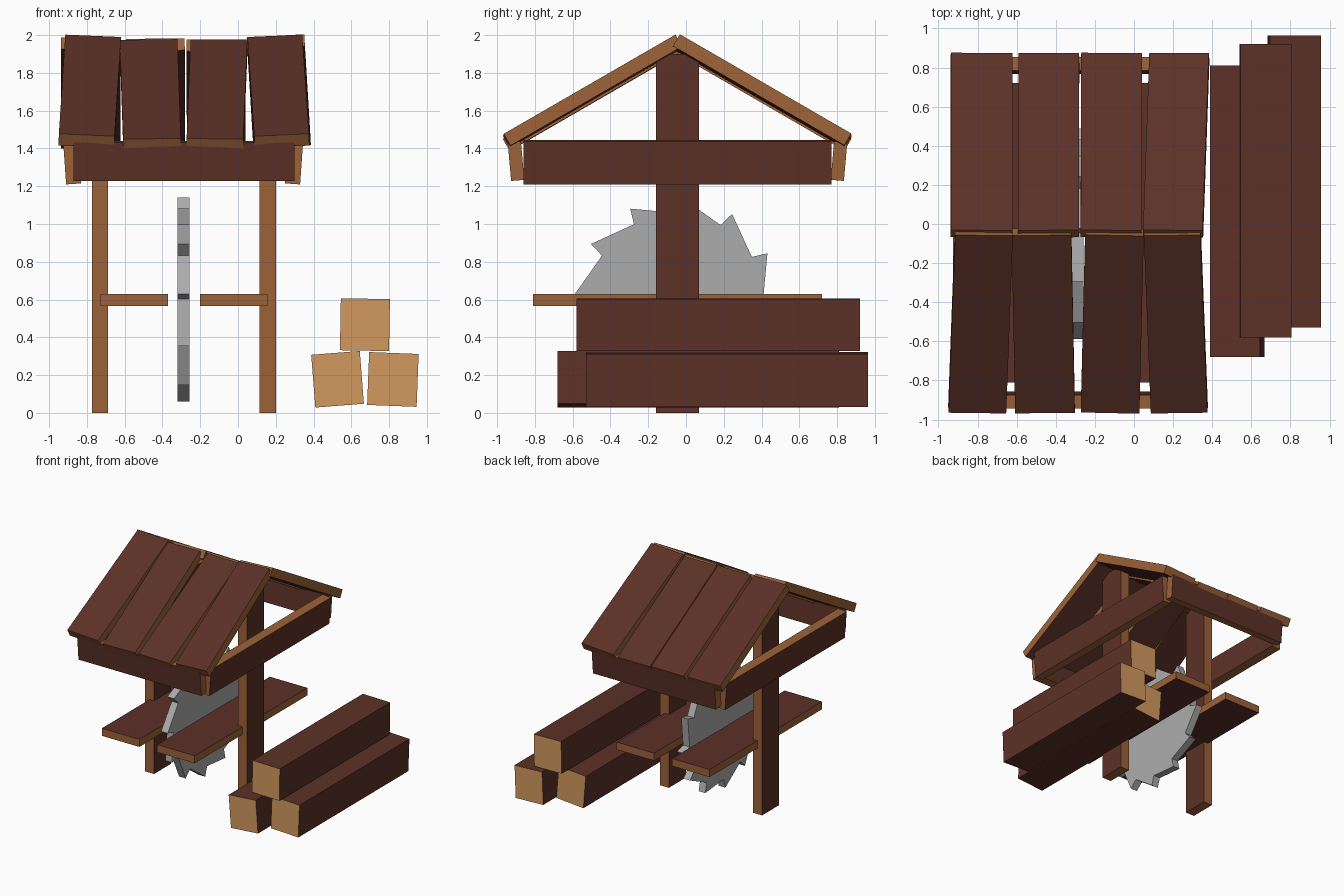
import bpy, bmesh, math
from mathutils import Matrix, Vector

if "Cube" in bpy.data.objects:
    bpy.data.objects.remove(bpy.data.objects["Cube"])


def material(name, r, g, b):
    lin = [((c / 255 + 0.055) / 1.055) ** 2.4 for c in (r, g, b)]
    m = bpy.data.materials.new(name)
    m.diffuse_color = (*lin, 1)
    m.use_nodes = True
    m.node_tree.nodes["Principled BSDF"].inputs["Base Color"].default_value = m.diffuse_color
    return m


DARK = material("dark wood", 92, 49, 39)
EDGE = material("cut wood edge", 156, 98, 57)
TAN = material("log end wood", 210, 153, 95)
STEEL = material("saw steel", 172, 172, 172)


def finish(name, bm, mats):
    bmesh.ops.recalc_face_normals(bm, faces=bm.faces)
    mesh = bpy.data.meshes.new(name)
    bm.to_mesh(mesh)
    bm.free()
    for m in mats:
        mesh.materials.append(m)
    ob = bpy.data.objects.new(name, mesh)
    bpy.context.collection.objects.link(ob)
    return ob


def timber(name, size, matrix, axis, mats):
    """Box whose faces along the local axis get mats[0], the rest mats[1]."""
    bm = bmesh.new()
    bmesh.ops.create_cube(bm, size=1)
    bmesh.ops.scale(bm, vec=size, verts=bm.verts)
    bm.normal_update()
    for f in bm.faces:
        f.material_index = 0 if abs(f.normal[axis]) > 0.9 else 1
    ob = finish(name, bm, mats)
    ob.matrix_world = matrix
    return ob


def place(x, y, z, deg=0, axis="Y"):
    return Matrix.Translation((x, y, z)) @ Matrix.Rotation(math.radians(deg), 4, axis)


WOOD = (DARK, EDGE)

# Posts and table halves
for side, px, tx in (("left", -0.73, -0.55), ("right", 0.157, -0.023)):
    timber(side + "_post", (0.086, 0.23, 1.9), place(px, -0.045, 0.95), 0, WOOD)
    timber(side + "_table_board", (0.357, 1.53, 0.065),
           place(tx, -0.045, 0.598), 2, WOOD)

# Roof support beams, leaning slightly inward at the bottom
for side, x, tilt in (("left", -0.878, -4), ("right", 0.297, 4)):
    timber(side + "_beam", (0.08, 1.63, 0.23), place(x, -0.045, 1.327, tilt), 0, WOOD)
for side, y, tilt in (("front", -0.9, 5), ("back", 0.81, -5)):
    timber(side + "_beam", (1.17, 0.07, 0.205), place(-0.285, y, 1.333, tilt, "X"), 1, WOOD)


def roof_board(name, start, end, width, roll):
    """Plank running from start to end, rolled about its length."""
    start, end = Vector(start), Vector(end)
    along = (end - start).normalized()
    across = Vector((math.cos(roll), 0, math.sin(roll)))
    up = across.cross(along).normalized()
    across = along.cross(up)
    m = Matrix((across, along, up)).transposed().to_4x4()
    m.translation = (start + end) / 2
    timber(name, (width, (end - start).length, 0.072), m, 2, WOOD)


# Roof boards: (eave x, ridge x, width, roll, drop)
FRONT = ((-0.802, -0.768, 0.295, -2, 0), (-0.455, -0.473, 0.305, 0.5, 0.02),
         (-0.122, -0.1, 0.3, 0.5, 0.02), (0.232, 0.196, 0.29, 2, 0))
BACK = ((-0.78, -0.78, 0.315, -1, 0.01), (-0.435, -0.437, 0.31, 0.5, 0.015),
        (-0.115, -0.118, 0.31, -0.5, 0.02), (0.232, 0.2, 0.305, 3, 0))
for i, (xe, xr, w, roll, d) in enumerate(FRONT, 1):
    roof_board(f"front_roof_board_{i}", (xe, -0.949, 1.44 - d), (xr, -0.04, 1.965 - d),
               w, math.radians(roll))
for i, (xe, xr, w, roll, d) in enumerate(BACK, 1):
    roof_board(f"back_roof_board_{i}", (xr, -0.05, 1.965 - d), (xe, 0.857, 1.44 - d),
               w, math.radians(roll))

# Stacked square logs with pale ends
for name, x, y, z, w, h, length, roll in (
        ("left_log", 0.527, 0.065, 0.178, 0.258, 0.28, 1.49, -4.5),
        ("right_log", 0.82, 0.217, 0.177, 0.262, 0.28, 1.495, 2.2),
        ("top_log", 0.672, 0.17, 0.467, 0.26, 0.275, 1.5, 1)):
    timber(name, (w, length, h), place(x, y, z, roll), 1, (TAN, DARK))

# Saw blade with twelve hooked teeth
bm = bmesh.new()
ring = []
for k in range(12):
    for deg, r in ((27 + 30 * k, 0.54), (29.5 + 30 * k, 0.458)):
        a = math.radians(deg)
        ring.append(bm.verts.new((-0.32, -0.05 + r * math.cos(a), 0.6 + r * math.sin(a))))
face = bm.faces.new(ring)
out = bmesh.ops.extrude_face_region(bm, geom=[face])
bmesh.ops.translate(bm, vec=(0.063, 0, 0),
                    verts=[g for g in out["geom"] if isinstance(g, bmesh.types.BMVert)])
finish("saw_blade", bm, [STEEL])
